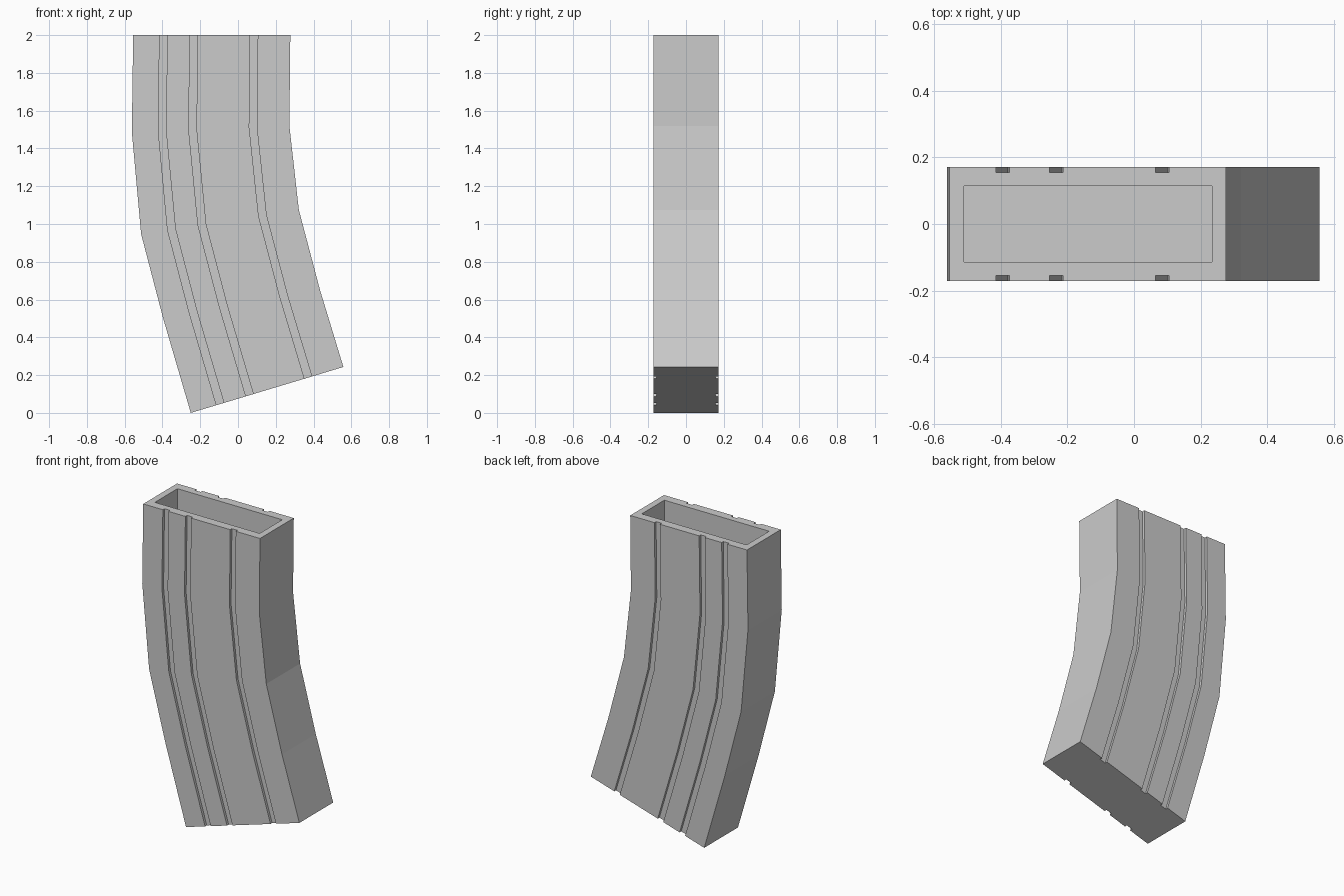
import bpy
import bmesh
from mathutils import Vector

default = bpy.data.objects.get("Cube")
if default:
    bpy.data.objects.remove(default, do_unlink=True)

HALF = 0.172       # half thickness of the body
GROOVE = 0.017     # groove depth

# Two curved edges of the body, top to bottom (x, z)
left_edge = [(-0.555, 2), (-0.562, 1.487), (-0.513, 0.947), (-0.397, 0.503), (-0.25, 0)]
right_edge = [(0.277, 2), (0.272, 1.52), (0.322, 1.075), (0.434, 0.651), (0.558, 0.243)]
# Groove spans as fractions of the body width
grooves = [(0.168, 0.217), (0.361, 0.410), (0.745, 0.793)]

grey = bpy.data.materials.new("mid_grey")
grey.use_nodes = True
colour = (0.6, 0.6, 0.6, 1)
grey.diffuse_color = colour
grey.node_tree.nodes["Principled BSDF"].inputs["Base Color"].default_value = colour

# Grooved cross-section: (fraction across, y), front side then mirrored back
front = [(0, -HALF)]
for a, b in grooves:
    front += [(a, -HALF), (a, GROOVE - HALF), (b, GROOVE - HALF), (b, -HALF)]
front.append((1, -HALF))
section = front + [(t, -y) for t, y in reversed(front)]

# Body: loft the section down the two edges
bm = bmesh.new()
rings = []
for (lx, lz), (rx, rz) in zip(left_edge, right_edge):
    l, r = Vector((lx, 0, lz)), Vector((rx, 0, rz))
    rings.append([bm.verts.new(l.lerp(r, t) + Vector((0, y, 0))) for t, y in section])
n = len(section)
for upper, lower in zip(rings, rings[1:]):
    for i in range(n):
        j = (i + 1) % n
        bm.faces.new((upper[i], lower[i], lower[j], upper[j]))
bm.faces.new(list(reversed(rings[-1])))

# Open top: rim joined to a straight-walled well
well = [(-0.512, -0.115), (0.235, -0.115), (0.235, 0.115), (-0.512, 0.115)]
lip = [bm.verts.new((x, y, 2)) for x, y in well]
floor = [bm.verts.new((x, y, 1.5)) for x, y in well]
top, h = rings[0], n // 2
bm.faces.new(top[:h] + [lip[1], lip[0]])
bm.faces.new(top[h:] + [lip[3], lip[2]])
bm.faces.new((top[h - 1], top[h], lip[2], lip[1]))
bm.faces.new((top[-1], top[0], lip[0], lip[3]))
for i in range(4):
    j = (i + 1) % 4
    bm.faces.new((lip[i], lip[j], floor[j], floor[i]))
bm.faces.new(floor)
bmesh.ops.recalc_face_normals(bm, faces=bm.faces)

mesh = bpy.data.meshes.new("curved_casing")
bm.to_mesh(mesh)
bm.free()
mesh.materials.append(grey)
casing = bpy.data.objects.new("curved_casing", mesh)
bpy.context.collection.objects.link(casing)
